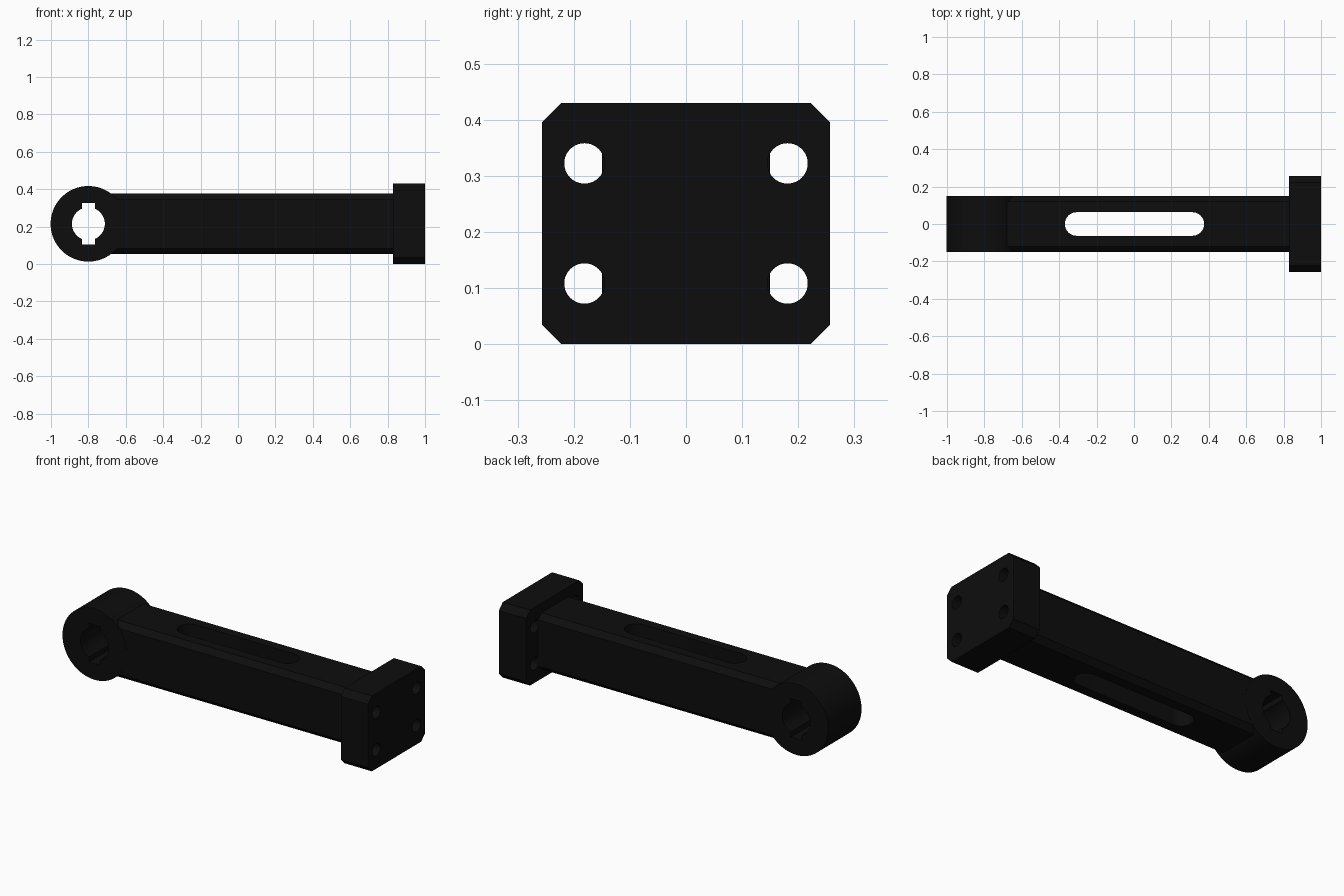
import bpy, bmesh
from math import cos, sin, pi
from mathutils import Matrix, Vector

cube = bpy.data.objects.get("Cube")
if cube:
    bpy.data.objects.remove(cube, do_unlink=True)

black = bpy.data.materials.new("matte black")
black.use_nodes = True
colour = (0.004, 0.004, 0.004, 1)
black.diffuse_color = colour
black.node_tree.nodes["Principled BSDF"].inputs["Base Color"].default_value = colour

MID = 0.215      # height of the arm axis
EYE_X = -0.8     # centre of the bored end


def circle(u, v, r, n=64):
    return [(u + r * cos(2 * pi * i / n), v + r * sin(2 * pi * i / n)) for i in range(n)]


def chamfered(u, v, c):
    """Rectangle of half-sizes u, v, centred on the arm axis, corners cut by c."""
    return [(u, c - v), (u, v - c), (u - c, v), (c - u, v),
            (-u, v - c), (-u, c - v), (c - u, -v), (u - c, -v)]


def slot(u0, u1, r, n=20):
    right = [(u1 - r + r * cos(a), r * sin(a)) for a in (pi * i / n - pi / 2 for i in range(n + 1))]
    left = [(u0 + r - r * cos(a), -r * sin(a)) for a in (pi * i / n - pi / 2 for i in range(n + 1))]
    return right + left


# How a profile point (u, v) at depth d along each axis lands in space
PLACE = {"x": lambda u, v, d: (d, u, v),
         "y": lambda u, v, d: (u, d, v),
         "z": lambda u, v, d: (u, v, d)}


def prism(name, profile, axis, start, end):
    bm = bmesh.new()
    place = PLACE[axis]
    face = bm.faces.new([bm.verts.new(place(u, v, start)) for u, v in profile])
    moved = bmesh.ops.extrude_face_region(bm, geom=[face])["geom"]
    bmesh.ops.translate(bm, verts=[g for g in moved if isinstance(g, bmesh.types.BMVert)],
                        vec=place(0, 0, end - start))
    bmesh.ops.recalc_face_normals(bm, faces=bm.faces)
    mesh = bpy.data.meshes.new(name)
    bm.to_mesh(mesh)
    bm.free()
    mesh.materials.append(black)
    obj = bpy.data.objects.new(name, mesh)
    bpy.context.collection.objects.link(obj)
    return obj


def cut(obj, cutters):
    bpy.context.view_layer.objects.active = obj
    for cutter in cutters:
        mod = obj.modifiers.new("cut", "BOOLEAN")
        mod.operation = "DIFFERENCE"
        mod.solver = "EXACT"
        mod.object = cutter
        bpy.ops.object.modifier_apply(modifier=mod.name)
        bpy.data.objects.remove(cutter, do_unlink=True)


def lift(profile, u=0):
    return [(a + u, b + MID) for a, b in profile]


# Arm: chamfered bar with a long vertical slot
arm = prism("arm", lift(chamfered(0.149, 0.161, 0.03)), "x", -0.695, 0.84)
cut(arm, [prism("slot_cutter", slot(-0.37, 0.375, 0.063), "z", -0.1, 0.6)])

# Bored end: round boss with a bore and two opposite keyways
eye = prism("bored_end", circle(EYE_X, MID, 0.202, 96), "y", -0.15, 0.15)
keyway = [(-0.035, -0.11), (0.035, -0.11), (0.035, 0.11), (-0.035, 0.11)]
cut(eye, [prism("bore_cutter", circle(EYE_X, MID, 0.088), "y", -0.3, 0.3),
          prism("keyway_cutter", lift(keyway, EYE_X), "y", -0.31, 0.31)])

# Mounting plate: cut corners and four bolt holes
plate = prism("mounting_plate", lift(chamfered(0.257, MID, 0.035)), "x", 0.828, 1.0)
cut(plate, [prism("bolt_cutter", circle(y, MID + dz, 0.036, 40), "x", 0.7, 1.1)
            for y in (-0.181, 0.181) for dz in (-0.107, 0.107)])

# Smooth the round walls, keep the edges sharp
bpy.ops.object.select_all(action="DESELECT")
for obj in (arm, eye, plate):
    obj.select_set(True)
bpy.context.view_layer.objects.active = arm
bpy.ops.object.shade_smooth_by_angle(angle=pi / 6)
